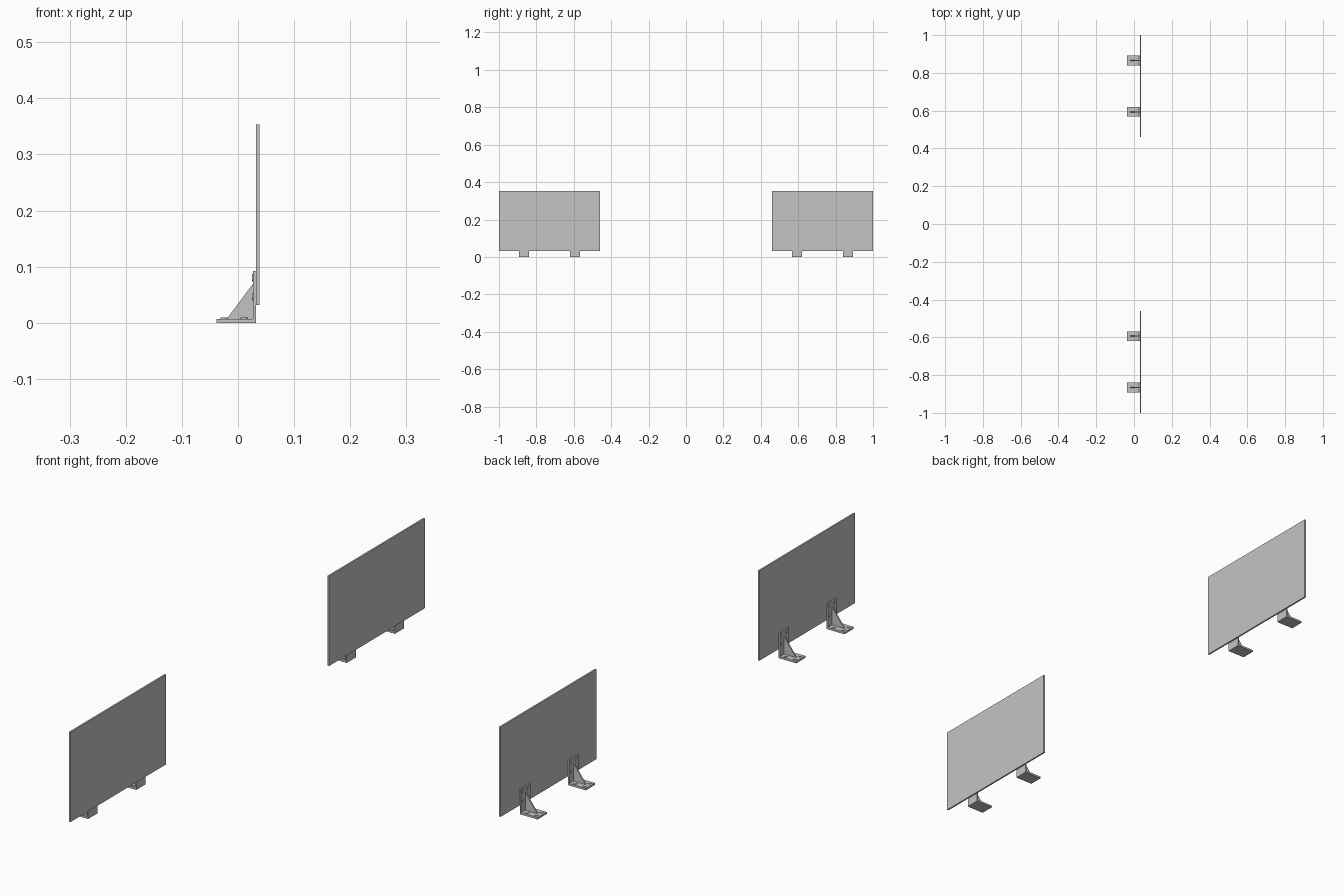
import bpy, bmesh
from math import pi
from mathutils import Matrix, Vector

cube = bpy.data.objects.get("Cube")
if cube:
    bpy.data.objects.remove(cube, do_unlink=True)

grey = bpy.data.materials.new("light grey")
grey.use_nodes = True
colour = (0.55, 0.55, 0.55, 1)
grey.diffuse_color = colour
grey.node_tree.nodes["Principled BSDF"].inputs["Base Color"].default_value = colour


def finish(name, bm, y):
    bmesh.ops.recalc_face_normals(bm, faces=bm.faces)
    mesh = bpy.data.meshes.new(name)
    bm.to_mesh(mesh)
    bm.free()
    mesh.materials.append(grey)
    obj = bpy.data.objects.new(name, mesh)
    obj.location.y = y
    bpy.context.collection.objects.link(obj)
    return obj


def extrude_profile(name, points, width, y):
    """Extrude an x-z outline along y, centred on y."""
    bm = bmesh.new()
    face = bm.faces.new([bm.verts.new((x, -width / 2, z)) for x, z in points])
    geom = bmesh.ops.extrude_face_region(bm, geom=[face])["geom"]
    verts = [g for g in geom if isinstance(g, bmesh.types.BMVert)]
    bmesh.ops.translate(bm, vec=Vector((0, width, 0)), verts=verts)
    return finish(name, bm, y)


def screw_heads(name, y):
    """Low heads on both legs of the bracket, either side of the gusset."""
    bm = bmesh.new()
    turn = Matrix.Rotation(pi / 2, 4, "Y")
    spots = [((x, 0, 0.0075), Matrix()) for x in (-0.025, 0.011)]
    spots += [((0.0265, 0, z), turn) for z in (0.046, 0.08)]
    for (x, _, z), rot in spots:
        for side in (-1, 1):
            place = Matrix.Translation((x, side * 0.014, z)) @ rot
            bmesh.ops.create_cone(bm, cap_ends=True, segments=16, radius1=0.0065,
                                  radius2=0.0065, depth=0.003, matrix=place)
    return finish(name, bm, y)


PANEL_Y, BRACKET_OFFSET = 0.73, 0.136
PANEL = [(0.032, 0.032), (0.038, 0.032), (0.038, 0.353), (0.032, 0.353)]
ANGLE = [(-0.038, 0), (0.032, 0), (0.032, 0.092), (0.027, 0.092),
         (0.027, 0.007), (-0.038, 0.007)]
GUSSET = [(-0.02, 0.007), (0.027, 0.007), (0.027, 0.07)]

for end, sign in (("front", -1), ("back", 1)):
    # Upright board
    extrude_profile(f"{end}_panel", PANEL, 0.54, sign * PANEL_Y)
    # Two angle brackets per board
    for spot, offset in (("inner", -BRACKET_OFFSET), ("outer", BRACKET_OFFSET)):
        y = sign * (PANEL_Y + offset)
        extrude_profile(f"{end}_{spot}_bracket", ANGLE, 0.052, y)
        extrude_profile(f"{end}_{spot}_gusset", GUSSET, 0.005, y)
        screw_heads(f"{end}_{spot}_screw_heads", y)
